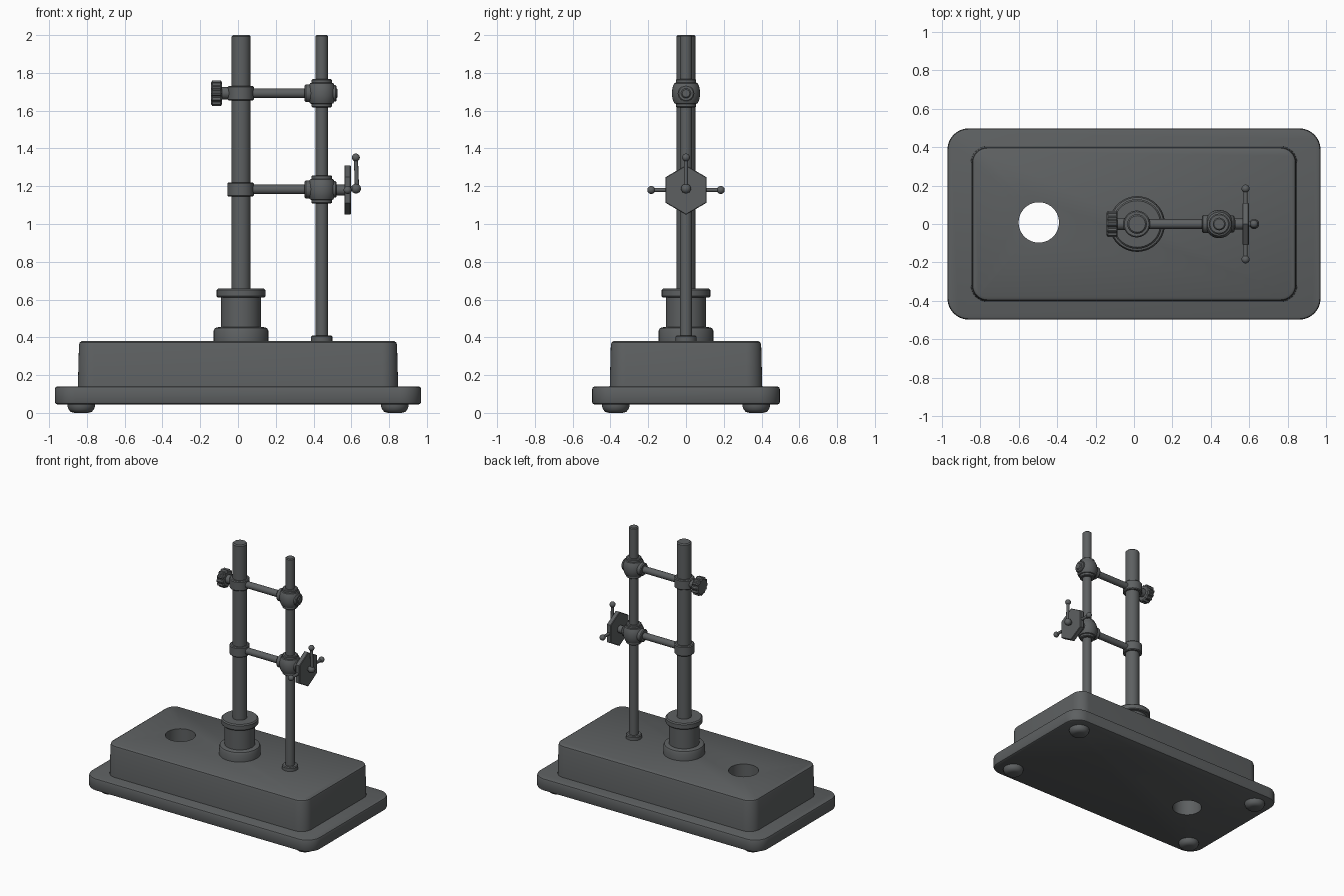
import bpy, bmesh, math
from mathutils import Matrix, Vector

if "Cube" in bpy.data.objects:
    bpy.data.objects.remove(bpy.data.objects["Cube"])

metal = bpy.data.materials.new("dark grey metal")
metal.diffuse_color = (0.11, 0.117, 0.12, 1)
metal.use_nodes = True
metal.node_tree.nodes["Principled BSDF"].inputs["Base Color"].default_value = metal.diffuse_color


def finish(bm, name, angle=35):
    bmesh.ops.recalc_face_normals(bm, faces=bm.faces)
    me = bpy.data.meshes.new(name)
    bm.to_mesh(me)
    bm.free()
    ob = bpy.data.objects.new(name, me)
    bpy.context.collection.objects.link(ob)
    me.materials.append(metal)
    smooth(ob, angle)
    return ob


def activate(ob):
    bpy.ops.object.select_all(action='DESELECT')
    ob.select_set(True)
    bpy.context.view_layer.objects.active = ob


def smooth(ob, angle=35):
    activate(ob)
    bpy.ops.object.shade_smooth_by_angle(angle=math.radians(angle))


def loft(name, loops, angle=35):
    """Skin a stack of matching closed loops and cap both ends."""
    bm = bmesh.new()
    rings = [[bm.verts.new(p) for p in loop] for loop in loops]
    n = len(rings[0])
    for a, b in zip(rings, rings[1:]):
        for i in range(n):
            j = (i + 1) % n
            bm.faces.new((a[i], a[j], b[j], b[i]))
    bm.faces.new(rings[0])
    bm.faces.new(rings[-1])
    return finish(bm, name, angle)


def lathe(name, profile, origin, axis=(0, 0, 1), seg=28, lobes=0, turn=0.0):
    """Revolve (radius, distance) points around an axis; lobes gives a fluted grip."""
    rot = Vector((0, 0, 1)).rotation_difference(Vector(axis)).to_matrix()
    loops = []
    for r, t in profile:
        loop = []
        for i in range(seg):
            a = 2 * math.pi * i / seg + turn
            k = r * (1 + 0.07 * math.copysign(1, math.cos(lobes * a + 0.01))) if lobes else r
            loop.append(Vector(origin) + rot @ Vector((k * math.cos(a), k * math.sin(a), t)))
        loops.append(loop)
    return loft(name, loops)


def rod(name, r, a, b, seg=24, bevel=0.006):
    a, b = Vector(a), Vector(b)
    d = (b - a).length
    return lathe(name, [(r - bevel, 0), (r, bevel), (r, d - bevel), (r - bevel, d)],
                 a, (b - a).normalized(), seg)


def ball(name, r, centre):
    bm = bmesh.new()
    bmesh.ops.create_uvsphere(bm, u_segments=20, v_segments=12, radius=r,
                              matrix=Matrix.Translation(centre))
    return finish(bm, name)


def slab(name, hx, hy, rad, layers):
    """Rounded rectangle lofted through (inset, z) layers."""
    loops = []
    for inset, z in layers:
        loop = []
        for q, (sx, sy) in enumerate(((1, 1), (-1, 1), (-1, -1), (1, -1))):
            for k in range(9):
                a = math.pi / 2 * (q + k / 8)
                loop.append((sx * (hx - rad) + (rad - inset) * math.cos(a),
                             sy * (hy - rad) + (rad - inset) * math.sin(a), z))
        loops.append(loop)
    return loft(name, loops)


# Base: wide plate and raised housing, both pierced by a round hole
plate = slab("base_plate", 0.97, 0.497, 0.11,
             [(0.012, 0.045), (0.004, 0.049), (0, 0.057), (0, 0.126),
              (0.004, 0.136), (0.014, 0.14)])
housing = slab("base_housing", 0.848, 0.404, 0.085,
               [(0, 0.13), (0.006, 0.36), (0.010, 0.373), (0.022, 0.38)])
cutter = rod("hole_cutter", 0.105, (-0.495, 0.008, -0.2), (-0.495, 0.008, 0.6), 40)
cutter.hide_render = True
for ob in (plate, housing):
    mod = ob.modifiers.new("hole", 'BOOLEAN')
    mod.operation = 'DIFFERENCE'
    mod.solver = 'EXACT'
    mod.object = cutter
    activate(ob)
    bpy.ops.object.modifier_apply(modifier=mod.name)
    smooth(ob)
bpy.data.objects.remove(cutter)

# Rounded feet
for sx in (-1, 1):
    for sy in (-1, 1):
        lathe("foot", [(0.035, 0), (0.055, 0.005), (0.067, 0.018), (0.073, 0.035), (0.073, 0.05)],
              (sx * 0.83, sy * 0.372, 0))

# Main column with stepped socket
CX, RX = 0.016, 0.443
rod("column", 0.051, (CX, 0, 0.37), (CX, 0, 2.0), 28, 0.008)
lathe("column_socket",
      [(0.145, 0.375), (0.145, 0.435), (0.138, 0.449), (0.125, 0.453), (0.106, 0.455),
       (0.106, 0.61), (0.124, 0.612), (0.129, 0.618), (0.129, 0.65), (0.121, 0.658),
       (0.09, 0.658)], (CX, 0, 0), seg=40)

# Slim guide rod with foot ring
rod("guide_rod", 0.033, (RX, 0, 0.37), (RX, 0, 2.0))
rod("guide_rod_ring", 0.056, (RX, 0, 0.37), (RX, 0, 0.41))

# Two cross arms, each with a column collar and a rod clamp
for level, z in (("upper", 1.692), ("lower", 1.183)):
    rod(level + "_column_collar", 0.07, (CX - 0.002, 0, z - 0.038), (CX - 0.002, 0, z + 0.038), 28)
    rod(level + "_arm", 0.025, (CX, 0, z), (RX, 0, z))
    lathe(level + "_clamp",
          [(0.048, -0.075), (0.054, -0.07), (0.054, -0.056), (0.062, -0.053), (0.07, -0.035),
           (0.074, -0.012), (0.074, 0.012), (0.07, 0.035), (0.062, 0.053), (0.054, 0.056),
           (0.054, 0.07), (0.048, 0.075)], (RX, 0, z))
    rod(level + "_clamp_inner_boss", 0.047, (0.353, 0, z), (0.42, 0, z))
    rod(level + "_clamp_outer_boss", 0.044, (0.45, 0, z), (0.522, 0, z))

# Fluted locking knob on the upper collar
rod("knob_shaft", 0.032, (CX, 0, 1.692), (-0.095, 0, 1.692))
lathe("locking_knob", [(0.055, 0), (0.064, 0.007), (0.064, 0.05), (0.055, 0.057)],
      (-0.085, 0, 1.692), (-1, 0, 0), 48, lobes=12)
rod("upper_clamp_stud", 0.026, (0.5, 0, 1.692), (0.528, 0, 1.692))

# Hexagonal hand wheel on the lower clamp
HZ = 1.18
rod("wheel_shaft", 0.028, (0.5, 0, HZ), (0.57, 0, HZ))
hexagon = [(0.0, 0.131), (-0.108, 0.068), (-0.108, -0.068),
           (0.0, -0.131), (0.108, -0.068), (0.108, 0.068)]
loft("hex_wheel", [[(x, y * k, HZ + h * k) for y, h in hexagon]
                   for x, k in ((0.563, 0.97), (0.567, 1), (0.594, 1), (0.598, 0.97))])
for s in (-1, 1):
    rod("side_spoke", 0.011, (0.58, s * 0.09, HZ), (0.58, s * 0.18, HZ), 12, 0.002)
    ball("side_spoke_ball", 0.021, (0.58, s * 0.184, HZ))

# Upright crank handle on the wheel face
rod("crank_pin", 0.014, (0.59, 0, 1.187), (0.625, 0, 1.187), 16, 0.002)
ball("crank_hub", 0.026, (0.625, 0, 1.187))
rod("crank_lever", 0.011, (0.63, 0, 1.187), (0.624, 0, 1.35), 12, 0.002)
ball("crank_ball", 0.021, (0.624, 0, 1.352))
